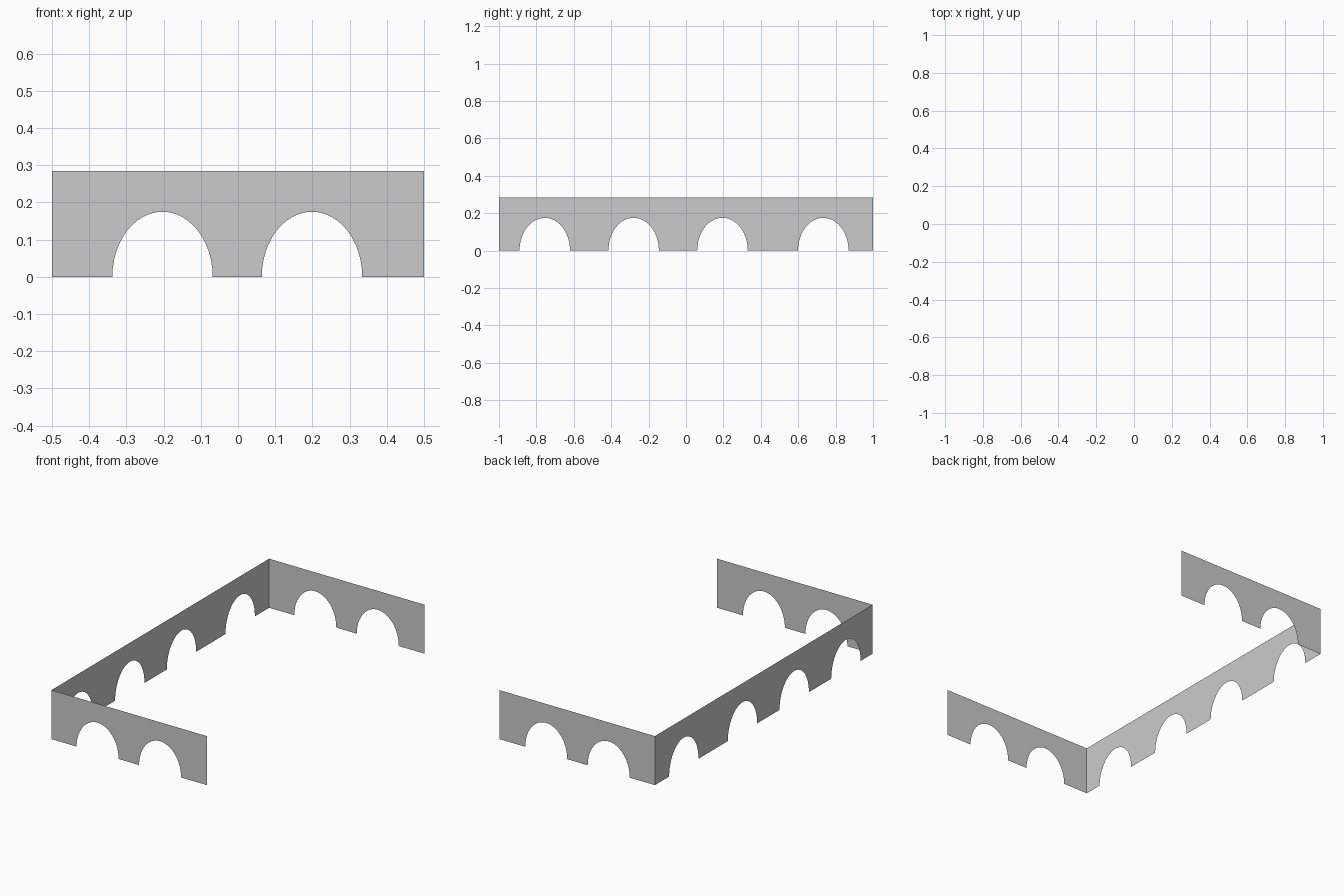
import bpy
from math import cos, sin, pi

if "Cube" in bpy.data.objects:
    bpy.data.objects.remove(bpy.data.objects["Cube"])

HEIGHT = 0.285
ARCH_HALF, ARCH_TOP, STEPS = 0.135, 0.175, 24


def arcaded_wall(name, half_len, arch_centres, place, flip=False):
    """Paper-thin wall: rectangle with elliptical arches cut from its base."""
    outline = [(-half_len, HEIGHT), (-half_len, 0)]
    for c in arch_centres:
        for i in range(STEPS + 1):
            a = pi * (1 - i / STEPS)
            outline.append((c + ARCH_HALF * cos(a), ARCH_TOP * sin(a)))
    outline += [(half_len, 0), (half_len, HEIGHT)]
    if flip:
        outline.reverse()
    mesh = bpy.data.meshes.new(name)
    mesh.from_pydata([place(u, z) for u, z in outline], [], [range(len(outline))])
    mesh.update()
    obj = bpy.data.objects.new(name, mesh)
    bpy.context.collection.objects.link(obj)
    return obj


# Two short end walls with a pair of arches each
ends = (-0.203, 0.199)
arcaded_wall("front_wall", 0.5, ends, lambda u, z: (u, -1, z))
arcaded_wall("back_wall", 0.5, ends, lambda u, z: (u, 1, z), flip=True)

# Long left wall with four arches; the right side is open
arcaded_wall("left_wall", 1.0, (-0.755, -0.28, 0.195, 0.734),
             lambda u, z: (-0.5, u, z), flip=True)
